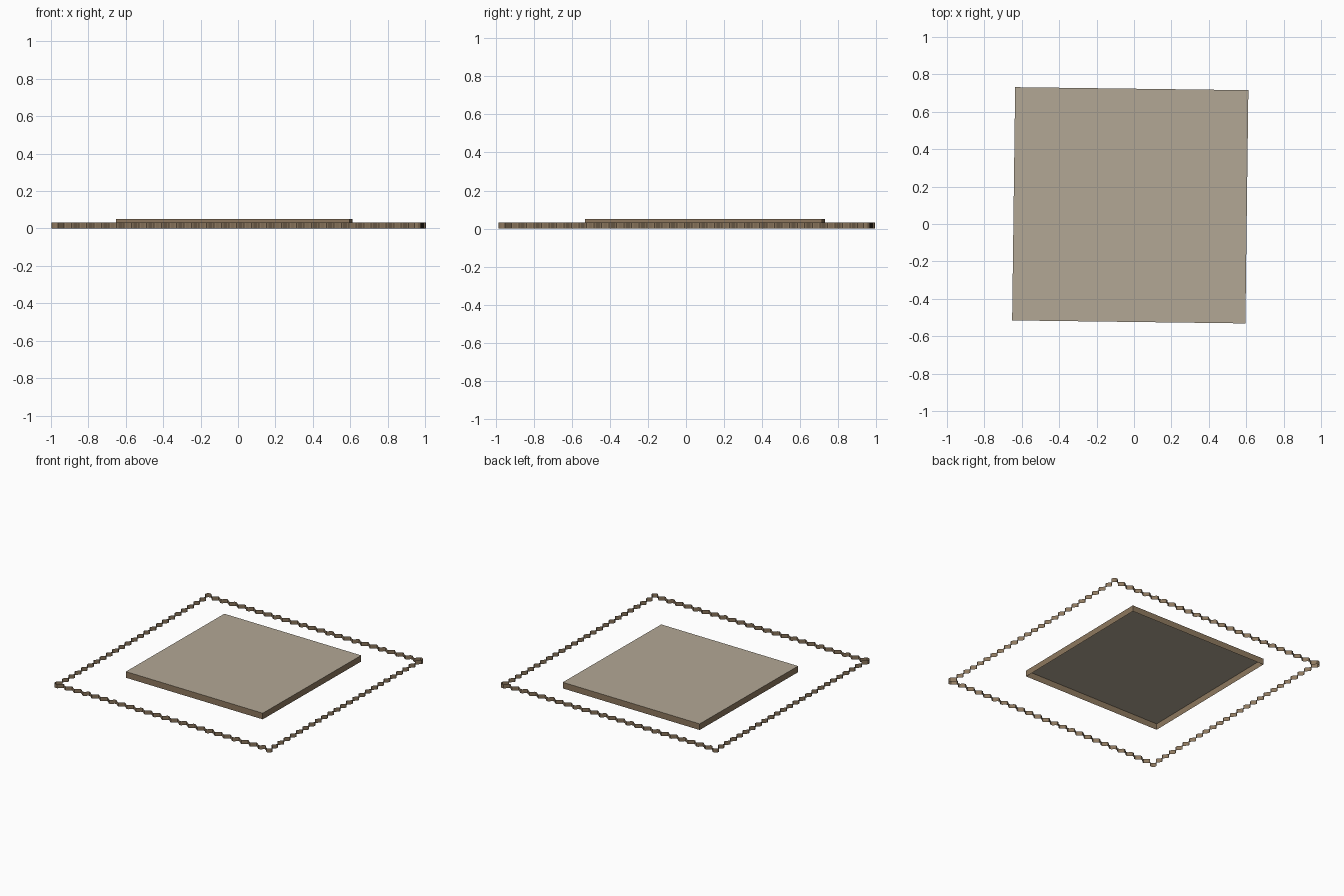
import bpy, bmesh, math
from mathutils import Matrix, Vector

if "Cube" in bpy.data.objects:
    bpy.data.objects.remove(bpy.data.objects["Cube"])

TURN = -0.0129          # whole site is slightly turned


def material(name, col):
    m = bpy.data.materials.new(name)
    m.diffuse_color = (*col, 1)
    m.use_nodes = True
    m.node_tree.nodes["Principled BSDF"].inputs["Base Color"].default_value = m.diffuse_color
    return m


beige = material("beige_top", (0.45, 0.39, 0.30))
brown = material("brown_side", (0.27, 0.19, 0.115))


def make(name, bm, mats):
    me = bpy.data.meshes.new(name)
    bm.to_mesh(me)
    bm.free()
    for m in mats:
        me.materials.append(m)
    ob = bpy.data.objects.new(name, me)
    bpy.context.collection.objects.link(ob)
    return ob


# slab: shallow box, open underneath
bm = bmesh.new()
bmesh.ops.create_cube(bm, size=1, matrix=Matrix.Translation((-0.02, 0.10, 0.025))
                      @ Matrix.Rotation(TURN, 4, 'Z') @ Matrix.Diagonal((1.247, 1.247, 0.05, 1)))
bm.normal_update()
bmesh.ops.delete(bm, geom=[f for f in bm.faces if f.normal.z < -0.5], context='FACES_ONLY')
for f in bm.faces:
    f.material_index = 1 if f.normal.z > 0.5 else 0
make("slab", bm, [brown, beige])

# corrugated wall: wavy line around a square, with a rounded bulge at each corner
HX, HY, AMP, WAVES, STEPS, R = 0.966, 0.955, 0.0135, 23, 8, 0.026
pts = []
corners = [Vector((-HX, -HY)), Vector((HX, -HY)), Vector((HX, HY)), Vector((-HX, HY))]
for i in range(4):
    a, b = corners[i], corners[(i + 1) % 4]
    d = (b - a).normalized()
    out = Vector((d.y, -d.x))
    start, end = a + d * 0.045, b - d * 0.045
    n = WAVES * STEPS
    for k in range(n + 1):
        t = k / n
        pts.append(start.lerp(end, t) - out * AMP * math.cos(2 * math.pi * WAVES * t))
    # corner bulge
    base = math.atan2(out.y, out.x)
    for k in range(7):
        ang = base - 0.35 + k / 6 * (math.pi / 2 + 0.7)
        pts.append(b + Vector((math.cos(ang), math.sin(ang))) * R - (out + d) * 0.004)

bm = bmesh.new()
rot = Matrix.Rotation(TURN, 4, 'Z')
rings = [[bm.verts.new(rot @ Vector((p.x + 0.004, p.y + 0.004, z))) for p in pts] for z in (0, 0.033)]
lo, hi = rings
for k in range(len(pts)):
    j = (k + 1) % len(pts)
    bm.faces.new((lo[k], lo[j], hi[j], hi[k]))
make("corrugated_wall", bm, [brown])
